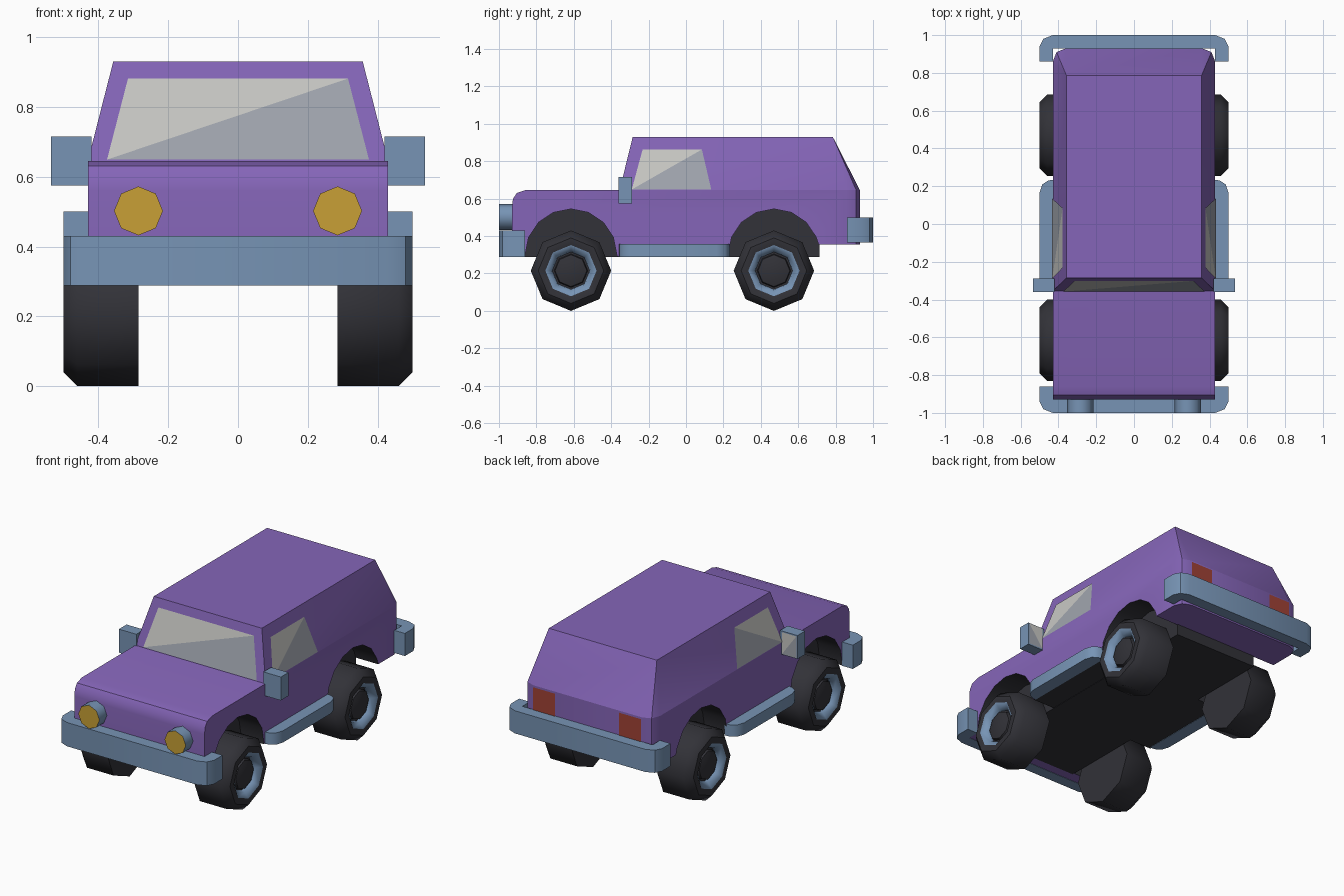
import bpy, bmesh, math
from mathutils import Vector

if "Cube" in bpy.data.objects:
    bpy.data.objects.remove(bpy.data.objects["Cube"])


def material(name, r, g, b):
    m = bpy.data.materials.new(name)
    lin = [((c / 255 + 0.055) / 1.055) ** 2.4 for c in (r, g, b)]
    m.diffuse_color = (*lin, 1)
    m.use_nodes = True
    m.node_tree.nodes["Principled BSDF"].inputs["Base Color"].default_value = m.diffuse_color
    return m


PURPLE = material("purple paint", 133, 101, 184)
BLUE = material("blue trim", 119, 148, 181)
DARK = material("dark rubber", 50, 50, 56)
GLASS = material("light glass", 200, 200, 196)
GLASS2 = material("shaded glass", 160, 165, 174)
YELLOW = material("yellow lamp", 200, 160, 54)
RED = material("red lamp", 160, 66, 54)


def finish(name, bm, mats, smooth=None, recalc=True):
    if recalc:
        bmesh.ops.recalc_face_normals(bm, faces=bm.faces[:])
    me = bpy.data.meshes.new(name)
    bm.to_mesh(me)
    bm.free()
    for m in mats:
        me.materials.append(m)
    ob = bpy.data.objects.new(name, me)
    bpy.context.collection.objects.link(ob)
    if smooth:
        bpy.ops.object.select_all(action='DESELECT')
        ob.select_set(True)
        bpy.context.view_layer.objects.active = ob
        bpy.ops.object.shade_smooth_by_angle(angle=math.radians(smooth))
    return ob


def prism(pts, axis, a, b):
    """Extrude a 2D outline along an axis from a to b."""
    bm = bmesh.new()
    place = {'x': lambda p, t: (t, p[0], p[1]), 'z': lambda p, t: (p[0], p[1], t),
             'y': lambda p, t: (p[0], t, p[1])}[axis]
    lo = [bm.verts.new(place(p, a)) for p in pts]
    hi = [bm.verts.new(place(p, b)) for p in pts]
    bm.faces.new(lo)
    bm.faces.new(hi)
    for i in range(len(pts)):
        j = (i + 1) % len(pts)
        bm.faces.new((lo[i], lo[j], hi[j], hi[i]))
    bmesh.ops.recalc_face_normals(bm, faces=bm.faces[:])
    return bm


def box(x0, x1, y0, y1, z0, z1):
    return prism([(x0, y0), (x1, y0), (x1, y1), (x0, y1)], 'z', z0, z1)


def plate(name, pts, out, mats):
    """Four-cornered plate lifted just off a surface, split on its diagonal."""
    p = [Vector(q) for q in pts]
    n = (p[1] - p[0]).cross(p[2] - p[0]).normalized()
    if n.dot(Vector(out)) < 0:
        n = -n
    bm = bmesh.new()
    v = [bm.verts.new(q + n * 0.004) for q in p]
    for i, tri in enumerate(((0, 1, 2), (0, 2, 3))):
        f = bm.faces.new([v[k] for k in tri])
        f.normal_update()
        if f.normal.dot(n) < 0:
            f.normal_flip()
        f.material_index = min(i, len(mats) - 1)
    finish(name, bm, mats, recalc=False)


WHEELS = {"front": -0.615, "rear": 0.47}


def arch(cy, steps):
    return [(cy + 0.245 * math.cos(math.pi * (1 - i / 8)),
             0.30 + 0.245 * math.sin(math.pi * (1 - i / 8))) for i in range(steps)]


# Lower body with wheel arches in its profile and rounded rear corners
profile = ([(-0.93, 0.29), (-0.86, 0.29)] + arch(WHEELS["front"], 9)
           + [(-0.37, 0.29), (0.225, 0.29)] + arch(WHEELS["rear"], 8)
           + [(0.709, 0.355), (0.93, 0.355), (0.93, 0.645),
              (-0.86, 0.645), (-0.905, 0.63), (-0.925, 0.60), (-0.93, 0.56)])
bm = prism(profile, 'x', -0.43, 0.43)
rear = [e for e in bm.edges if all(v.co.y > 0.92 for v in e.verts)
        and abs(e.verts[0].co.z - e.verts[1].co.z) > 0.1]
bmesh.ops.bevel(bm, geom=rear, offset=0.07, segments=2, profile=0.5, affect='EDGES')
bm.normal_update()
for f in bm.faces:
    c = f.calc_center_median()
    if abs(f.normal.x) < 0.5 and c.z < 0.56 and -0.87 < c.y < 0.72:
        f.material_index = 1
finish("lower_body", bm, [PURPLE, DARK], 35)

# Cabin tapering from the belt line to the roof
bm = bmesh.new()
base, roof = [], []
for s in (1, -1):
    base.append([bm.verts.new((s * x, y, 0.645)) for x, y in
                 ((0.43, -0.355), (0.43, 0.86), (0.41, 0.91), (0.36, 0.93))])
    roof.append([bm.verts.new((s * 0.357, y, 0.93)) for y in (-0.285, 0.785)])
for b, r in zip(base, roof):
    bm.faces.new((b[0], b[1], r[1], r[0]))
    bm.faces.new((b[1], b[2], r[1]))
    bm.faces.new((b[2], b[3], r[1]))
(b, c), (r, q) = base, roof
bm.faces.new((b[3], c[3], q[1], r[1]))
bm.faces.new((b[0], c[0], q[0], r[0]))
bm.faces.new((r[0], r[1], q[1], q[0]))
bm.faces.new(b + c[::-1])
finish("cabin", bm, [PURPLE], 32)


def slope(z):
    return (z - 0.645) * 0.073 / 0.285


# Windows
glass = [GLASS, GLASS2]
wy = [-0.355 + slope(z) * 0.96 for z in (0.648, 0.88)]
plate("windshield", [(-0.375, wy[0], 0.648), (-0.315, wy[1], 0.88),
                     (0.315, wy[1], 0.88), (0.375, wy[0], 0.648)], (0, -1, 0), glass)
for side, s in (("right", 1), ("left", -1)):
    pts = [(-0.29, 0.648), (-0.232, 0.862), (0.085, 0.862), (0.135, 0.648)]
    plate(side + "_window", [(s * (0.43 - slope(z)), y, z) for y, z in pts], (s, 0, 0), glass)

# Chassis closing the wheel wells and underside
finish("chassis", box(-0.28, 0.28, -0.87, 0.715, 0.288, 0.56), [DARK])

# Wrap-around bumpers
half = [(0.5, 0.86), (0.5, 0.94), (0.48, 0.98), (0.43, 1.0)]
inner = [(0.43, 0.86), (0.43, 0.93)]
outline = (half + [(-x, y) for x, y in half[::-1]] + [(-x, y) for x, y in inner] + inner[::-1])
finish("rear_bumper", prism(outline, 'z', 0.365, 0.50), [BLUE], 40)
finish("front_bumper", prism([(x, -y) for x, y in outline], 'z', 0.288, 0.43), [BLUE], 40)

for side, s in (("right", 1), ("left", -1)):
    # Running boards
    step = [(0.42, -0.36), (0.455, -0.355), (0.485, -0.335), (0.5, -0.29),
            (0.5, 0.165), (0.485, 0.21), (0.455, 0.23), (0.42, 0.235)]
    finish(side + "_running_board", prism([(s * x, y) for x, y in step], 'z', 0.288, 0.358),
           [BLUE], 40)

    # Door mirrors with glass facing back
    finish(side + "_mirror", box(s * 0.42, s * 0.535, -0.36, -0.288, 0.575, 0.715), [BLUE])
    plate(side + "_mirror_glass",
          [(s * x, -0.288, z) for x, z in ((0.435, 0.58), (0.435, 0.71), (0.53, 0.71), (0.53, 0.58))],
          (0, 1, 0), glass)

    # Octagonal headlights with yellow faces
    octagon = [(s * 0.285 + 0.07 * math.cos(i * math.pi / 4),
                0.502 + 0.07 * math.sin(i * math.pi / 4)) for i in range(8)]
    bm = prism(octagon, 'y', -1.0, -0.92)
    for f in bm.faces:
        if f.normal.y < -0.9:
            f.material_index = 1
    finish(side + "_headlight", bm, [BLUE, YELLOW], 46)

    # Tail lights
    plate(side + "_tail_light",
          [(s * x, 0.93, z) for x, z in ((0.212, 0.495), (0.212, 0.635), (0.357, 0.635), (0.357, 0.495))],
          (0, 1, 0), [RED])

    # Octagonal wheels: spun section of tyre, blue rim cone and dark hub
    section = [(0.285, 0.215), (0.46, 0.215), (0.50, 0.175), (0.50, 0.137),
               (0.475, 0.105), (0.455, 0.10), (0.455, 0.09), (0.475, 0.085), (0.485, 0.05)]
    for end, cy in WHEELS.items():
        bm = bmesh.new()
        rings = [[bm.verts.new((s * x, cy + r * math.cos(i * math.pi / 4),
                                0.215 + r * math.sin(i * math.pi / 4))) for i in range(8)]
                 for x, r in section]
        for k in range(len(rings) - 1):
            for i in range(8):
                j = (i + 1) % 8
                f = bm.faces.new((rings[k][i], rings[k][j], rings[k + 1][j], rings[k + 1][i]))
                f.material_index = 1 if k in (3, 4) else 0
        bm.faces.new(rings[0])
        bm.faces.new(rings[-1])
        finish(f"{end}_{side}_wheel", bm, [DARK, BLUE], 46)
